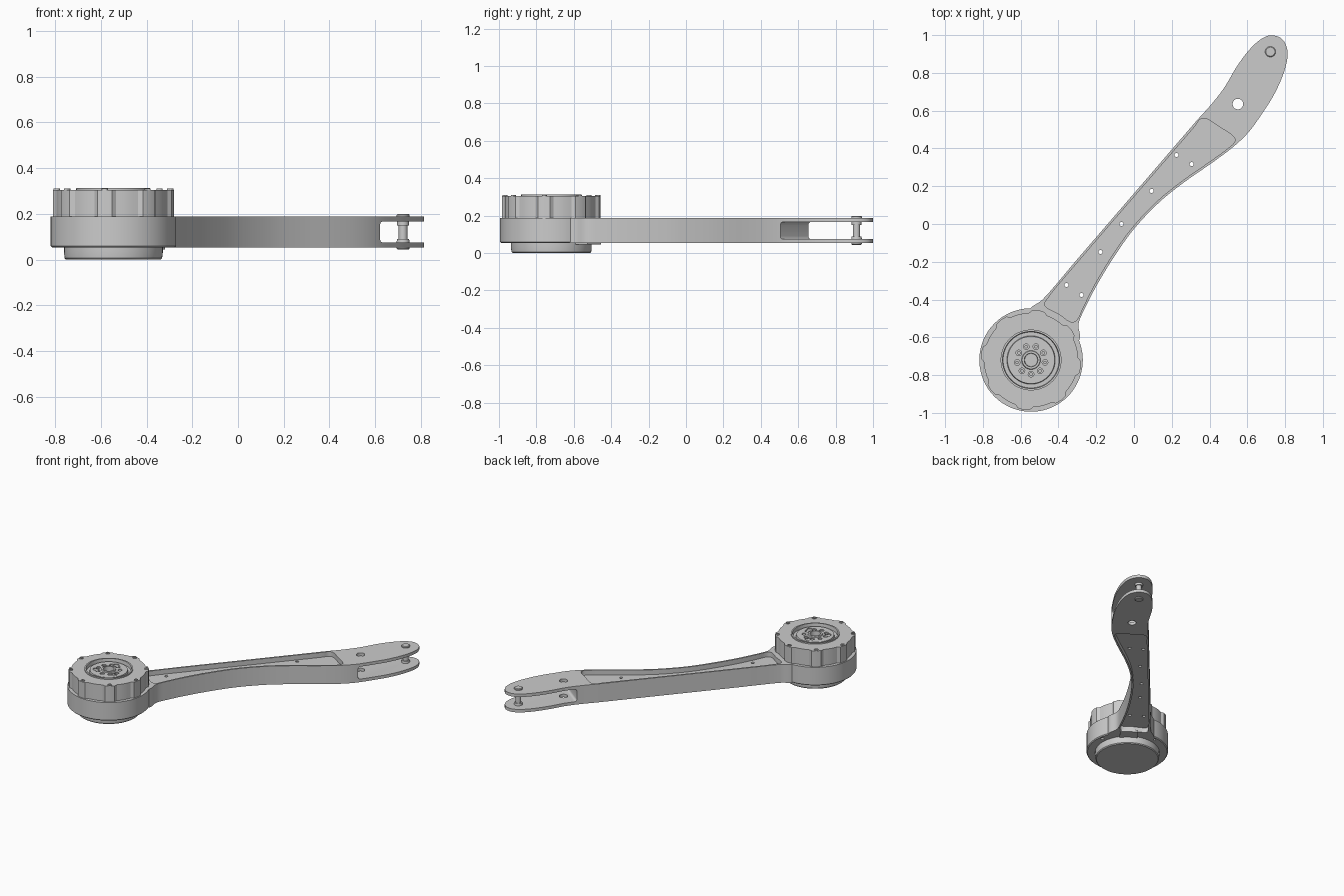
import bpy, bmesh, math
from mathutils import Vector, Matrix

cube = bpy.data.objects.get("Cube")
if cube:
    bpy.data.objects.remove(cube)

GRAY = bpy.data.materials.new("machined gray")
GRAY.use_nodes = True
GRAY.diffuse_color = (0.6, 0.6, 0.6, 1)
GRAY.node_tree.nodes["Principled BSDF"].inputs["Base Color"].default_value = (0.6, 0.6, 0.6, 1)

HUB = Vector((-0.545, -0.72, 0))
PIN = Vector((0.722, 0.912, 0))
BOTTOM, TOP = 0.053, 0.188
HEADING = math.radians(52.2)


def finish(name, bm):
    bmesh.ops.recalc_face_normals(bm, faces=bm.faces)
    mesh = bpy.data.meshes.new(name)
    bm.to_mesh(mesh)
    bm.free()
    mesh.materials.append(GRAY)
    ob = bpy.data.objects.new(name, mesh)
    bpy.context.collection.objects.link(ob)
    return ob


def activate(ob):
    bpy.ops.object.select_all(action='DESELECT')
    ob.select_set(True)
    bpy.context.view_layer.objects.active = ob


def smooth(ob):
    activate(ob)
    bpy.ops.object.shade_smooth_by_angle(angle=math.radians(30))


def cut(ob, cutter):
    cutter.hide_render = True
    activate(ob)
    mod = ob.modifiers.new("cut", 'BOOLEAN')
    mod.operation, mod.solver, mod.object = 'DIFFERENCE', 'EXACT', cutter
    bpy.ops.object.modifier_apply(modifier=mod.name)
    bpy.data.objects.remove(cutter)


def prism(bm, outline, z0, z1):
    low = [bm.verts.new((p[0], p[1], z0)) for p in outline]
    high = [bm.verts.new((p[0], p[1], z1)) for p in outline]
    bm.faces.new(low[::-1])
    bm.faces.new(high)
    for i in range(len(low)):
        bm.faces.new((low[i - 1], low[i], high[i], high[i - 1]))


def rod(bm, x, y, r, z0, z1, n=24):
    bmesh.ops.create_cone(bm, cap_ends=True, segments=n, radius1=r, radius2=r, depth=z1 - z0,
                          matrix=Matrix.Translation((x, y, (z0 + z1) / 2)))


def rods(name, places, r, z0, z1, n=20):
    bm = bmesh.new()
    for x, y in places:
        rod(bm, x, y, r, z0, z1, n)
    return finish(name, bm)


def lathe(name, centre, profile, steps=72):
    bm = bmesh.new()
    verts = [bm.verts.new((centre.x + r, centre.y, z)) for r, z in profile]
    edges = [bm.edges.new(pair) for pair in zip(verts, verts[1:])]
    bmesh.ops.spin(bm, geom=verts + edges, cent=centre, axis=(0, 0, 1),
                   angle=math.tau, steps=steps, use_duplicate=False)
    bmesh.ops.remove_doubles(bm, verts=bm.verts, dist=0.0002)
    return finish(name, bm)


def rounded(points, steps=5):
    """Closed smooth curve; tangents scale with each span so it never loops."""
    out, n = [], len(points)
    for i in range(n):
        a, b, c, d = (Vector(points[(i + k) % n]) for k in (-1, 0, 1, 2))
        span = (c - b).length
        m0, m1 = (c - a).normalized() * span, (d - b).normalized() * span
        for s in range(steps):
            t = s / steps
            h = t * t * (3 - 2 * t)
            out.append(b * (1 - h) + c * h + m0 * t * (1 - t) ** 2 - m1 * t * t * (1 - t))
    return out


def around(count, radius, start):
    angles = [math.radians(start) + math.tau * i / count for i in range(count)]
    return [(HUB.x + radius * math.cos(a), HUB.y + radius * math.sin(a)) for a in angles]


# Arm: plan outline, ending inside the hub housing
arm_plan = rounded([
    (-0.60, -0.54), (-0.55, -0.448), (-0.484, -0.40), (-0.3, -0.186), (0.1, 0.278), (0.33, 0.545),
    (0.415, 0.64), (0.48, 0.725), (0.542, 0.83), (0.606, 0.917), (0.67, 0.977), (0.727, 0.999),
    (0.786, 0.977), (0.813, 0.91), (0.796, 0.81), (0.743, 0.688), (0.675, 0.58), (0.61, 0.49),
    (0.537, 0.418), (0.426, 0.333), (0.267, 0.222), (0.135, 0.116), (0, -0.026), (-0.103, -0.17),
    (-0.193, -0.317), (-0.262, -0.45), (-0.294, -0.53), (-0.288, -0.61), (-0.35, -0.68)])
bm = bmesh.new()
prism(bm, arm_plan, BOTTOM, TOP)
arm = finish("arm", bm)

# Shallow pockets on both faces of the arm
pocket_plan = rounded([
    (-0.472, -0.415), (-0.3, -0.205), (0.1, 0.259), (0.325, 0.52), (0.352, 0.555), (0.385, 0.557),
    (0.45, 0.515), (0.517, 0.472), (0.535, 0.446), (0.522, 0.421), (0.419, 0.343), (0.26, 0.232),
    (0.127, 0.125), (-0.01, -0.019), (-0.114, -0.164), (-0.204, -0.312), (-0.272, -0.445),
    (-0.302, -0.507), (-0.333, -0.519), (-0.395, -0.478), (-0.465, -0.44)])
bm = bmesh.new()
prism(bm, pocket_plan, TOP - 0.035, TOP + 0.05)
prism(bm, pocket_plan, BOTTOM - 0.05, BOTTOM + 0.035)
cut(arm, finish("pocket_cutter", bm))

# Fork slot, square to the arm, with rounded inner corners
bm = bmesh.new()
along = Vector((math.cos(HEADING), math.sin(HEADING), 0))
middle = Vector((0.53, 0.575, (BOTTOM + TOP) / 2)) + along * 0.4
bmesh.ops.create_cube(bm, size=1, matrix=Matrix.Translation(middle)
                      @ Matrix.Rotation(HEADING, 4, 'Z') @ Matrix.Diagonal((0.8, 0.7, 0.091, 1)))
bmesh.ops.bevel(bm, geom=bm.edges[:], offset=0.016, segments=4, profile=0.5, affect='EDGES')
cut(arm, finish("slot_cutter", bm))

# Through holes in web and fork
web_holes = [(0.225, 0.365), (0.305, 0.317), (0.093, 0.175), (-0.066, 0),
             (-0.177, -0.148), (-0.357, -0.323), (-0.278, -0.376)]
cut(arm, rods("hole_cutter", web_holes, 0.011, -0.1, 0.4))
cut(arm, rods("fork_hole_cutter", [(0.55, 0.635)], 0.028, -0.1, 0.4, 32))
smooth(arm)

# Fork pin with heads and spacer collars
smooth(lathe("fork_pin", PIN, [
    (0, 0.044), (0.024, 0.044), (0.028, 0.048), (0.028, 0.08), (0.026, 0.09), (0.019, 0.09),
    (0.019, 0.15), (0.026, 0.15), (0.026, 0.17), (0.028, 0.17), (0.028, 0.195),
    (0.024, 0.199), (0, 0.199)], 32))

# Hub housing with screw holes beneath, and lower motor cover
housing = lathe("hub_housing", HUB, [(0, BOTTOM), (0.268, BOTTOM), (0.274, BOTTOM + 0.006),
                                     (0.274, TOP), (0, TOP)])
cut(housing, rods("rim_cutter", around(4, 0.245, 7), 0.012, 0, BOTTOM + 0.02))
smooth(housing)
smooth(lathe("lower_cover", HUB, [(0, 0), (0.207, 0), (0.213, 0.006), (0.216, 0.03),
                                  (0.216, 0.06), (0, 0.06)]))

# Cable connector beneath, where the arm meets the housing
bm = bmesh.new()
bmesh.ops.create_cube(bm, size=1, matrix=Matrix.Translation(HUB + along * 0.25 + Vector((0, 0, 0.053)))
                      @ Matrix.Rotation(HEADING, 4, 'Z') @ Matrix.Diagonal((0.08, 0.12, 0.016, 1)))
finish("cable_connector", bm)

# Upper motor case with eight raised lugs
plan = []
for i in range(8):
    for offset, r in [(-11, 0.25), (-7, 0.264), (0, 0.267), (7, 0.264), (11, 0.25),
                      (17, 0.25), (22.5, 0.25), (28, 0.25)]:
        a = math.radians(36.5 + 45 * i + offset)
        plan.append((HUB.x + r * math.cos(a), HUB.y + r * math.sin(a)))
bm = bmesh.new()
prism(bm, plan, TOP - 0.01, 0.305)
case = finish("motor_case", bm)
cut(case, rods("bore_cutter", [HUB.xy], 0.155, 0.25, 0.4, 72))
smooth(case)

# Lug screws with sockets
lugs = around(8, 0.251, 36.5)
screws = rods("lug_screws", lugs, 0.014, 0.28, 0.31)
cut(screws, rods("socket_cutter", lugs, 0.008, 0.29, 0.4, 6))
smooth(screws)

# Output flange: raised ring, groove, bolt plate and central bore
flange = lathe("output_flange", HUB, [
    (0, 0.24), (0.161, 0.24), (0.161, 0.314), (0.151, 0.314), (0.148, 0.288), (0.128, 0.288),
    (0.125, 0.303), (0.05, 0.303), (0.047, 0.31), (0.036, 0.31), (0.034, 0.275), (0, 0.275)])
bolts = around(9, 0.075, -90)
cut(flange, rods("recess_cutter", around(3, 0.086, 90), 0.02, 0.296, 0.4))
cut(flange, rods("bolt_cutter", bolts, 0.015, 0.27, 0.4))
smooth(flange)
smooth(rods("flange_bolts", bolts, 0.009, 0.265, 0.298, 12))
